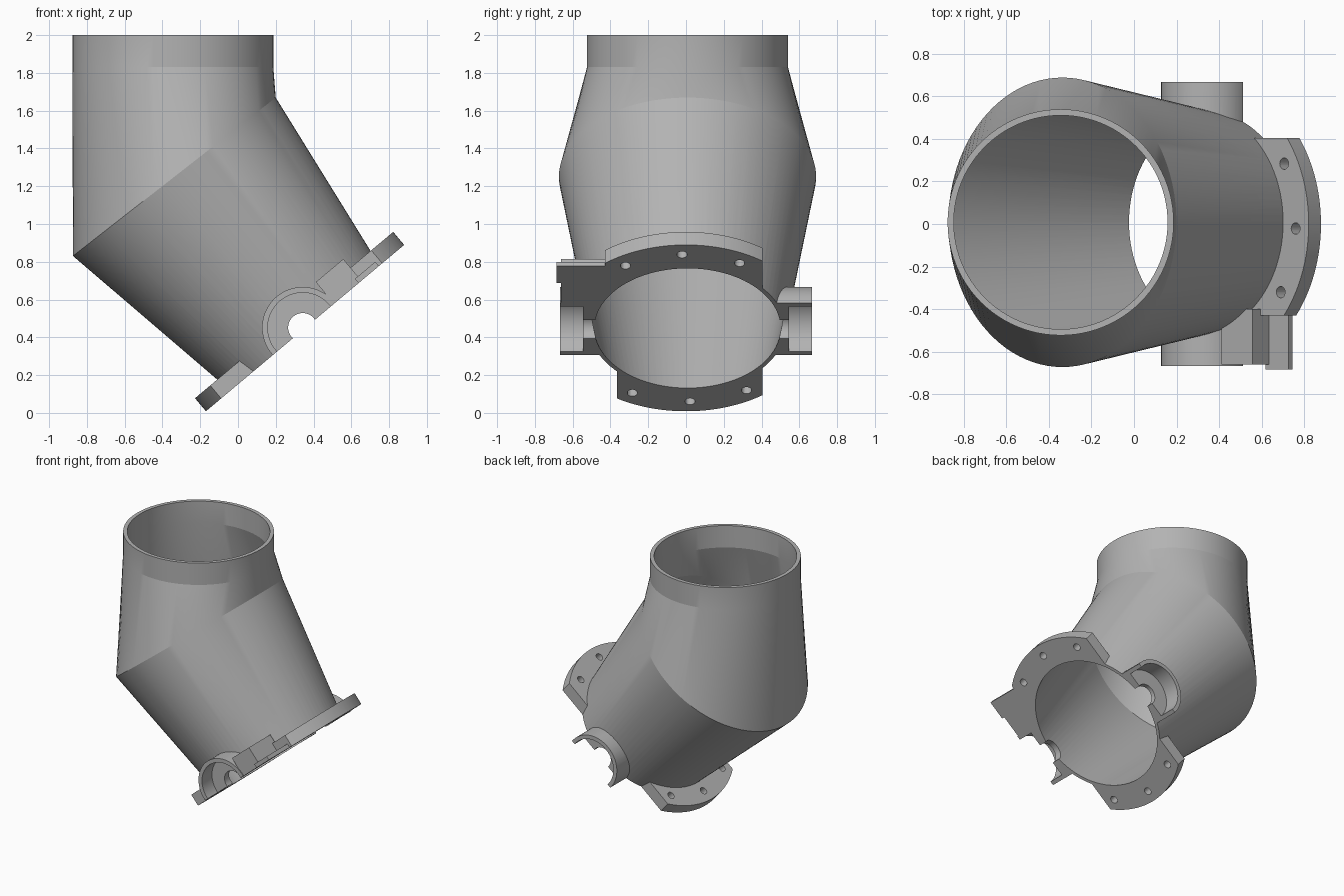
import bpy, bmesh, math
from mathutils import Matrix, Vector

if "Cube" in bpy.data.objects:
    bpy.data.objects.remove(bpy.data.objects["Cube"])

SEG = 96
Y0 = 0.008                      # centre line of the tube in y
TILT = math.radians(40)         # tilt of the flange plane
# Flange frame: local x up the slope, local y across, local z into the tube
FRAME = Matrix.Translation((0.355, 0, 0.449)) @ Matrix.Rotation(-TILT, 4, 'Y')

metal = bpy.data.materials.new("grey metal")
metal.diffuse_color = (0.45, 0.45, 0.45, 1)
metal.use_nodes = True
metal.node_tree.nodes["Principled BSDF"].inputs["Base Color"].default_value = metal.diffuse_color


def make(name, verts, faces):
    me = bpy.data.meshes.new(name)
    me.from_pydata([tuple(v) for v in verts], [], faces)
    bm = bmesh.new()
    bm.from_mesh(me)
    bmesh.ops.triangulate(bm, faces=bm.faces)
    bmesh.ops.recalc_face_normals(bm, faces=bm.faces)
    if bm.calc_volume(signed=True) < 0:
        bmesh.ops.reverse_faces(bm, faces=bm.faces)
    bm.to_mesh(me)
    bm.free()
    ob = bpy.data.objects.new(name, me)
    bpy.context.collection.objects.link(ob)
    me.materials.append(metal)
    return ob


def skin(name, rings):
    """Closed solid through rings with equal point counts."""
    n = len(rings[0])
    faces = [tuple(range(n)), tuple(range((len(rings) - 1) * n, len(rings) * n))]
    for k in range(len(rings) - 1):
        for i in range(n):
            j = (i + 1) % n
            faces.append((k * n + i, k * n + j, (k + 1) * n + j, (k + 1) * n + i))
    return make(name, [v for r in rings for v in r], faces)


def ring(center, tilt, r):
    c = Vector(center)
    u = Vector((math.cos(tilt), 0, math.sin(tilt)))
    v = Vector((0, 1, 0))
    return [c + u * r * math.cos(t) + v * r * math.sin(t)
            for t in (2 * math.pi * i / SEG for i in range(SEG))]


def elbow(name, radii, top, drop):
    """Tapered elbow: straight collar, tilted mid circle, mouth in the flange plane."""
    neck, mid, mouth = radii
    end = FRAME @ Vector((0, Y0, -drop))
    return skin(name, [ring((-0.345, Y0, top), 0, neck),
                       ring((-0.345, Y0, 1.83), 0, neck),
                       ring((-0.337, Y0, 1.25), math.radians(38), mid),
                       ring(end, TILT, mouth)])


def prism(name, outline, n0, n1):
    """Outline in the flange plane, extruded along its normal."""
    return skin(name, [[FRAME @ Vector((u, y, n)) for u, y in outline] for n in (n0, n1)])


def box(name, u0, u1, y0, y1, n0, n1):
    return prism(name, [(u0, y0), (u1, y0), (u1, y1), (u0, y1)], n0, n1)


def side_cyl(name, r, y0, y1):
    """Cylinder along y through the flange centre."""
    c = FRAME @ Vector((-0.008, 0, 0.01))
    pts = [(c.x + r * math.cos(t), c.z + r * math.sin(t))
           for t in (2 * math.pi * (i + 0.3) / 64 for i in range(64))]
    return skin(name, [[Vector((x, y, z)) for x, z in pts] for y in (y0, y1)])


def combine(target, tool, op):
    """Apply a boolean; fall back to another solver if the body gets lost."""
    bpy.context.view_layer.update()
    for solver in ('MANIFOLD', 'EXACT', 'FLOAT'):
        m = target.modifiers.new(op, 'BOOLEAN')
        m.operation, m.solver, m.object = op, solver, tool
        dg = bpy.context.evaluated_depsgraph_get()
        me = bpy.data.meshes.new_from_object(target.evaluated_get(dg))
        target.modifiers.remove(m)
        if len(me.vertices) > 100 and max(v.co.z for v in me.vertices) > 1.9:
            target.data = me
            break
    bpy.data.objects.remove(tool)


# Outer elbow body
body = elbow("elbow_pipe", (0.532, 0.681, 0.508), 2.0, 0.05)

# Flange disc trimmed flat on both sides
R = 0.685


def arc(a, b):
    return [(R * math.cos(a + (b - a) * i / 32), R * math.sin(a + (b - a) * i / 32))
            for i in range(33)]


back, front_up, front_low = (math.asin(d / R) for d in (0.405, 0.43, 0.365))
outline = (arc(-front_up, back) + arc(math.pi - back, math.pi + front_low)
           + [(0.01, -0.365), (0.012, -0.43)])
combine(body, prism("flange", outline, -0.04, 0.09), 'UNION')

# Side bosses for the cross shaft
for s in (-1, 1):
    combine(body, side_cyl("shaft_boss", 0.215, s * 0.3, s * 0.668), 'UNION')

# Mounting ear: block with a thin plate
combine(body, box("ear_block", 0.2, 0.39, -0.662, -0.40, -0.03, 0.15), 'UNION')
combine(body, box("ear_plate", 0.37, 0.51, -0.685, -0.38, -0.02, 0.03), 'UNION')

# Hollow inside and flat mouth
combine(body, elbow("hollow", (0.503, 0.652, 0.478), 2.1, 0.1), 'DIFFERENCE')
combine(body, box("mouth_cut", -1.2, 1.2, -1.2, 1.2, -0.5, 0), 'DIFFERENCE')

# Shaft recesses and through holes
for s in (-1, 1):
    combine(body, side_cyl("recess", 0.185, s * 0.545, s * 0.8), 'DIFFERENCE')
    combine(body, side_cyl("shaft_hole", 0.077, s * 0.3, s * 0.7), 'DIFFERENCE')

# Bolt holes in the flange
for base in (0, 180):
    for a in (-30, 0, 30):
        t = math.radians(base + a - 2)
        cu, cy = 0.605 * math.cos(t), 0.605 * math.sin(t)
        hole = [(cu + 0.027 * math.cos(k * math.pi / 12), cy + 0.027 * math.sin(k * math.pi / 12))
                for k in range(24)]
        combine(body, prism("bolt_hole", hole, -0.1, 0.2), 'DIFFERENCE')

# Smooth walls, crisp edges
bpy.ops.object.select_all(action='DESELECT')
body.select_set(True)
bpy.context.view_layer.objects.active = body
bpy.ops.object.shade_smooth_by_angle(angle=math.radians(12))
